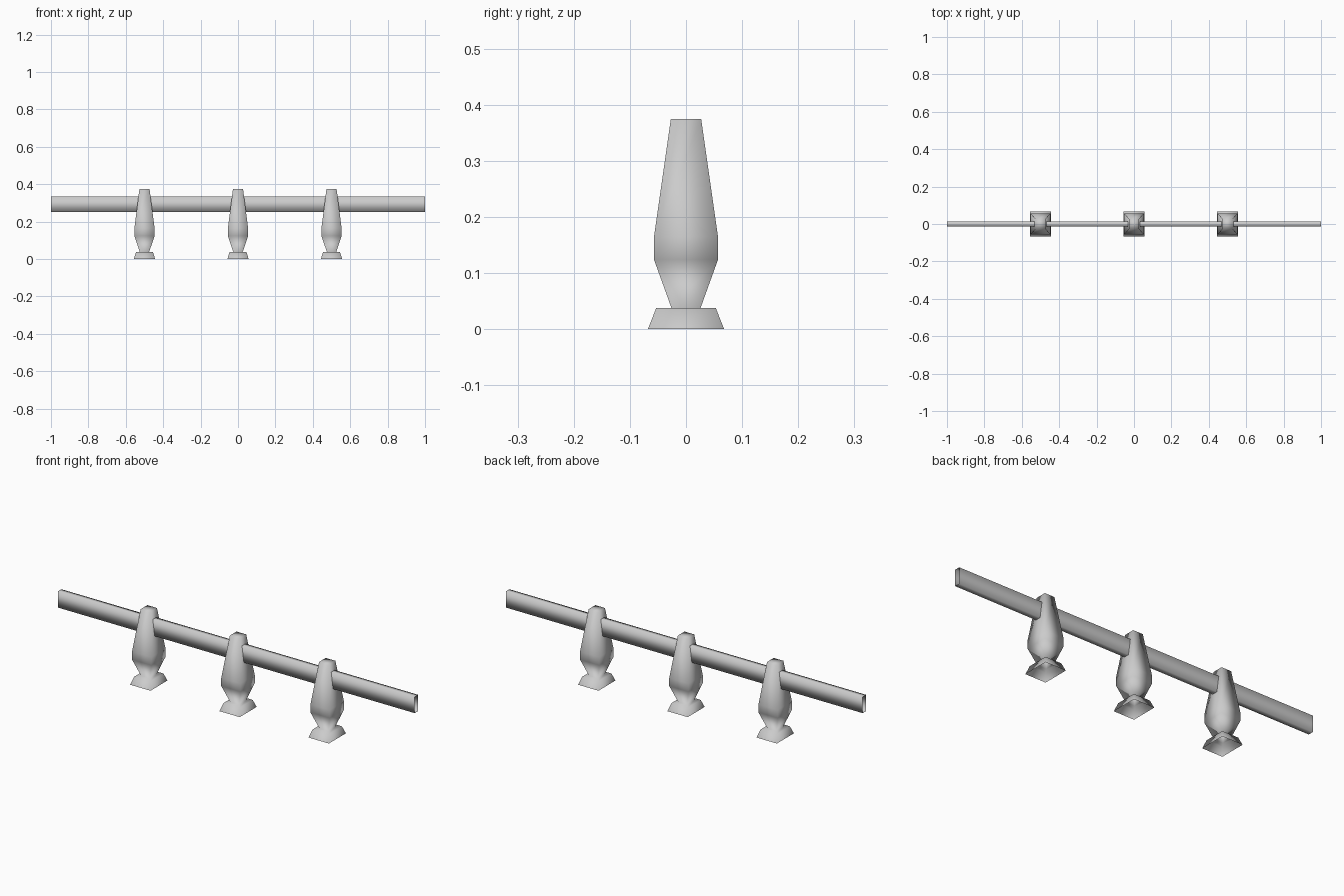
import bpy
import bmesh

cube = bpy.data.objects.get("Cube")
if cube:
    bpy.data.objects.remove(cube, do_unlink=True)

grey = bpy.data.materials.new("plain grey")
grey.use_nodes = True
grey.diffuse_color = (0.6, 0.6, 0.6, 1)
grey.node_tree.nodes["Principled BSDF"].inputs["Base Color"].default_value = grey.diffuse_color


def loft(name, rings, cap_end=False, location=(0, 0, 0)):
    """Skin a stack of four-cornered rings into one smooth object."""
    bm = bmesh.new()
    loops = [[bm.verts.new(p) for p in ring] for ring in rings]
    for a, b in zip(loops, loops[1:]):
        for i in range(4):
            j = (i + 1) % 4
            bm.faces.new((a[i], a[j], b[j], b[i]))
    if cap_end:
        bm.faces.new(loops[-1])
    for face in bm.faces:
        face.smooth = True
    mesh = bpy.data.meshes.new(name)
    bm.to_mesh(mesh)
    bm.free()
    mesh.materials.append(grey)
    obj = bpy.data.objects.new(name, mesh)
    obj.location = location
    bpy.context.collection.objects.link(obj)
    return obj


CORNERS = ((-1, -1), (1, -1), (1, 1), (-1, 1))

# Post profile: half width in x, half width in y, height
PROFILE = (
    (0.057, 0.068, 0),        # flared foot, open below
    (0.045, 0.053, 0.038),
    (0.025, 0.026, 0.038),    # narrow neck
    (0.054, 0.057, 0.124),    # belly
    (0.054, 0.057, 0.165),
    (0.027, 0.027, 0.375),    # flat top
)
post_rings = [[(hx * sx, hy * sy, z) for sx, sy in CORNERS] for hx, hy, z in PROFILE]
for label, x in (("right", -0.5), ("middle", 0), ("left", 0.5)):
    loft(label + "_post", post_rings, cap_end=True, location=(x, 0, 0))

# Rail: flat rectangular tube with open ends
rail_rings = [[(x, 0.014 * sy, 0.293 + 0.041 * sz) for sy, sz in CORNERS] for x in (-1, 1)]
loft("rail", rail_rings)
